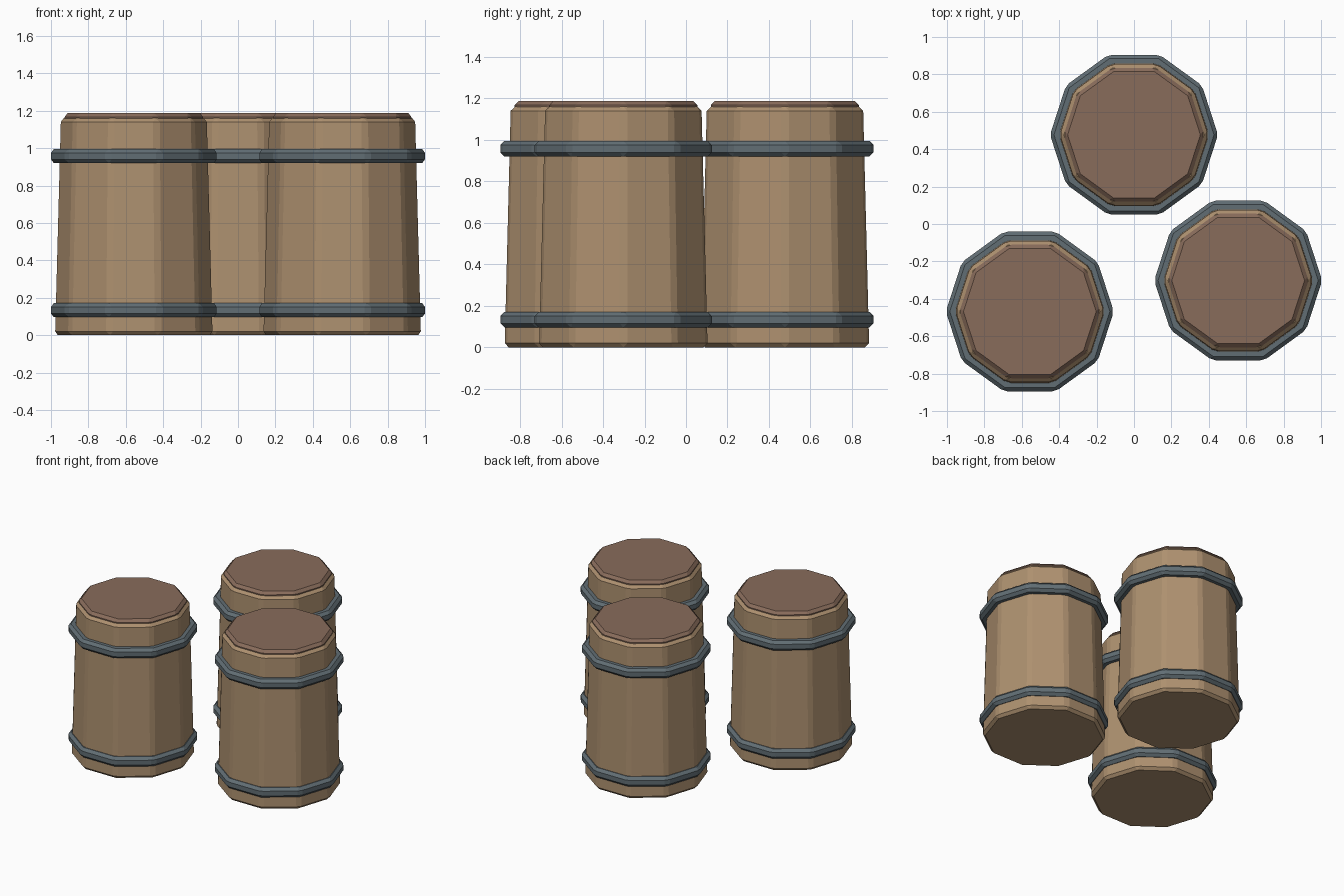
import bpy
import math

if "Cube" in bpy.data.objects:
    bpy.data.objects.remove(bpy.data.objects["Cube"])


def material(name, rgb):
    m = bpy.data.materials.new(name)
    m.diffuse_color = (*rgb, 1.0)
    m.use_nodes = True
    m.node_tree.nodes["Principled BSDF"].inputs["Base Color"].default_value = m.diffuse_color
    return m


WOOD = material("wood", (0.42, 0.28, 0.16))
LID = material("lid_wood", (0.25, 0.15, 0.105))
IRON = material("iron", (0.12, 0.155, 0.175))


def drum(name, x, y, z0, z1, r0, r1, mat):
    """Ten-sided tapered drum with chamfered edges."""
    bpy.ops.mesh.primitive_cone_add(vertices=10, radius1=r0, radius2=r1,
                                    depth=z1 - z0,
                                    location=(x, y, (z0 + z1) / 2))
    ob = bpy.context.object
    ob.name = name
    # corners on the x axis, flat sides facing +y and -y
    for v in ob.data.vertices:
        a = math.atan2(v.co.y, v.co.x) - math.pi / 2
        r = math.hypot(v.co.x, v.co.y)
        v.co.x, v.co.y = r * math.cos(a), r * math.sin(a)
    ob.data.materials.append(mat)
    bevel = ob.modifiers.new("chamfer", 'BEVEL')
    bevel.width = 0.02
    bevel.segments = 1
    bevel.limit_method = 'ANGLE'
    bevel.angle_limit = math.radians(30)
    return ob


def barrel(i, x, y):
    # tapered body, raised lid and two hoops
    drum(f"barrel_body_{i}", x, y, 0.0, 1.16, 0.427, 0.396, WOOD)
    drum(f"barrel_lid_{i}", x, y, 1.10, 1.187, 0.376, 0.376, LID)
    drum(f"lower_hoop_{i}", x, y, 0.096, 0.171, 0.449, 0.449, IRON)
    drum(f"upper_hoop_{i}", x, y, 0.920, 0.995, 0.449, 0.449, IRON)


# group of three barrels
for i, (x, y) in enumerate([(0.0, 0.477), (-0.557, -0.468), (0.557, -0.302)], 1):
    barrel(i, x, y)
